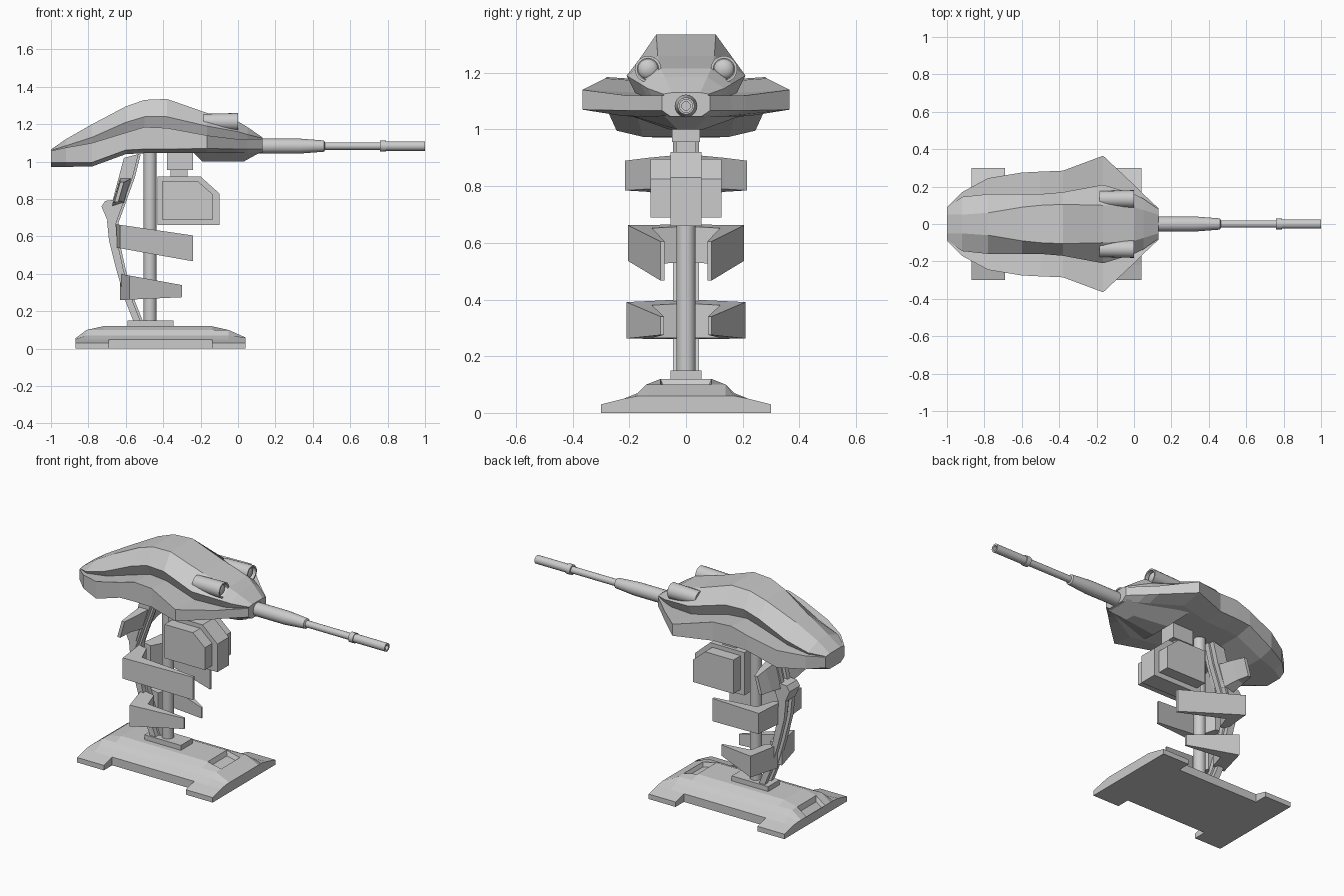
import bpy, bmesh, math

if "Cube" in bpy.data.objects:
    bpy.data.objects.remove(bpy.data.objects["Cube"])


def finish(bm, name, smooth=False):
    bmesh.ops.remove_doubles(bm, verts=bm.verts, dist=1e-5)
    bmesh.ops.recalc_face_normals(bm, faces=bm.faces)
    me = bpy.data.meshes.new(name)
    bm.to_mesh(me)
    bm.free()
    ob = bpy.data.objects.new(name, me)
    bpy.context.collection.objects.link(ob)
    if smooth:
        bpy.ops.object.select_all(action='DESELECT')
        ob.select_set(True)
        bpy.context.view_layer.objects.active = ob
        bpy.ops.object.shade_smooth_by_angle(angle=math.radians(35))
    return ob


def loft(name, rings, smooth=False):
    """Skin equal-length closed rings and cap both ends."""
    bm = bmesh.new()
    vs = [[bm.verts.new(p) for p in r] for r in rings]
    n = len(vs[0])
    for a, b in zip(vs, vs[1:]):
        for i in range(n):
            j = (i + 1) % n
            bm.faces.new((a[i], a[j], b[j], b[i]))
    bm.faces.new(vs[0])
    bm.faces.new(vs[-1])
    return finish(bm, name, smooth)


def prism(name, xz, y0, y1):
    return loft(name, [[(x, y, z) for x, z in xz] for y in (y0, y1)])


def box(name, x0, x1, y0, y1, z0, z1):
    return prism(name, [(x0, z0), (x1, z0), (x1, z1), (x0, z1)], y0, y1)


def tube(name, profile, center, axis='X', n=20):
    """Turned part: profile of (position, radius) along X or Z."""
    rings = []
    for t, r in profile:
        ring = []
        for i in range(n):
            a = 2 * math.pi * i / n
            u, v = r * math.cos(a), r * math.sin(a)
            ring.append((t, center[0] + u, center[1] + v) if axis == 'X'
                        else (center[0] + u, center[1] + v, t))
        rings.append(ring)
    return loft(name, rings, True)


# Base: stepped height grid with side notches and recessed end pockets
xs = [(-.87, .055), (-.81, .1), (-.72, .12), (-.69, .12), (-.24, .12),
      (-.14, .12), (-.05, .1), (.04, .06)]
ys = [(-.3, .03), (-.22, .05), (-.17, .07), (-.14, .1), (-.09, .12)]
ys += [(-y, h) for y, h in reversed(ys)]
bm = bmesh.new()
grid = [[bm.verts.new((x, y, min(hx, hy))) for y, hy in ys] for x, hx in xs]
pockets = []
for i in range(len(xs) - 1):
    for j in range(len(ys) - 1):
        if 3 <= i <= 4 and j in (0, len(ys) - 2):
            continue
        f = bm.faces.new((grid[i][j], grid[i + 1][j],
                          grid[i + 1][j + 1], grid[i][j + 1]))
        if j == 4 and i in (0, 5):
            pockets.append(f)
ext = bmesh.ops.extrude_face_region(bm, geom=bm.faces[:], use_keep_orig=True)
for v in ext['geom']:
    if isinstance(v, bmesh.types.BMVert):
        v.co.z = 0
bmesh.ops.recalc_face_normals(bm, faces=bm.faces)
for f in pockets:
    bmesh.ops.inset_region(bm, faces=[f], thickness=.015)
    for v in f.verts:
        v.co.z -= .025
finish(bm, "base")

# Post and its foot plate
box("post_plate", -.59, -.345, -.055, .055, .1, .15)
tube("post", [(.14, .034), (1.06, .034)], (-.47, 0), 'Z')

# Curved spine: two outer rails with a recessed core
back = [(-.61, 1.02), (-.655, .85), (-.7, .68), (-.69, .58), (-.65, .42), (-.6, .25), (-.56, .15)]
front = [(-.52, 1.04), (-.55, .92), (-.64, .67), (-.635, .58), (-.6, .42), (-.55, .25), (-.51, .15)]
prism("spine_core", [(x + .02, z) for x, z in back] + front[::-1], -.016, .016)
for s, side in ((1, "left"), (-1, "right")):
    prism("spine_rail_" + side, back + [(x - .012, z) for x, z in front[::-1]],
          s * .016, s * .045)


# Ribs: hollow wedges, wide at the spine and closing toward the tip
def rib(name, s, plan, low, high):
    xa, xb = min(p[0] for p in plan), max(p[0] for p in plan)
    rings = []
    for za, zb in (low, high):
        rings.append([(x, s * y, za + (zb - za) * (x - xa) / (xb - xa))
                      for x, y in plan])
    loft(name, rings)


mid = [(-.65, .02), (-.63, .205), (-.24, .09), (-.24, .075), (-.56, .12), (-.6, .02)]
low = [(-.63, .02), (-.58, .21), (-.3, .09), (-.3, .078), (-.52, .12), (-.55, .02)]
for s, side in ((1, "left"), (-1, "right")):
    rib("middle_rib_" + side, s, mid, (.54, .467), (.665, .605))
    rib("lower_rib_" + side, s, low, (.26, .275), (.4, .34))
    loft("upper_rib_" + side, [
        [(x, s * .03, z) for x, z in ((-.67, .76), (-.61, .78), (-.57, .91), (-.63, .91))],
        [(x, s * .135, z) for x, z in ((-.67, .78), (-.63, .79), (-.59, .9), (-.63, .9))],
        [(x, s * .215, z) for x, z in ((-.66, .785), (-.64, .785), (-.61, .89), (-.63, .89))]])
prism("spine_fin", [(-.71, .79), (-.73, .76), (-.70, .69), (-.65, .7), (-.62, .8)], -.05, .05)

# Head shell: half sections down its length, mirrored
# x, ridge y z, shell edge y z, rim y z, bottom z
sections = [
    (-1.0, .05, 1.065, .085, 1.06, .09, 1.058, .972),
    (-.92, .05, 1.12, .145, 1.085, .17, 1.075, .972),
    (-.78, .06, 1.20, .16, 1.13, .245, 1.10, .974),
    (-.6, .09, 1.295, .16, 1.21, .275, 1.155, 1.04),
    (-.5, .1, 1.33, .16, 1.24, .28, 1.185, 1.045),
    (-.38, .105, 1.335, .17, 1.24, .285, 1.18, 1.045),
    (-.165, .1, 1.26, .21, 1.19, .365, 1.14, 1.048),
    (0, .09, 1.215, .16, 1.16, .21, 1.12, 1.045),
    (.05, .075, 1.185, .135, 1.145, .16, 1.12, 1.045),
    (.13, .05, 1.13, .08, 1.125, .085, 1.12, 1.045)]
rings = []
for x, ry, rz, ey, ez, wy, wz, bz in sections:
    groove = min(1, (ez - wz) / .05) * .03
    half = [(ry, rz), (ey, ez), (ey - groove, wz - .01 * groove / .03),
            (wy, wz), (wy, bz + .022), (wy * .62, bz)]
    rings.append([(x, y, z) for y, z in half] +
                 [(x, -y, z) for y, z in reversed(half)])
loft("head_shell", rings)

# Chin under the front of the head
loft("chin", [
    [(-.24, -.2, 1.05), (.12, -.08, 1.05), (.12, .08, 1.05), (-.24, .2, 1.05)],
    [(-.19, -.06, 1.0), (.03, -.03, 1.0), (.03, .03, 1.0), (-.19, .06, 1.0)]])

# Paired sight tubes with domed lenses
for s, side in ((1, "left"), (-1, "right")):
    c = (s * .134, 1.213)
    tube("sight_tube_" + side, [(-.185, .042), (0, .047), (0, .038), (-.025, .038)], c)
    tube("sight_lens_" + side, [(-.03 + .024 * math.sin(a), .037 * math.cos(a))
                                for a in (0, .3, .6, .9, 1.2, 1.5)], c)

# Barrel with stepped sleeve and muzzle
tube("barrel", [(.1, .04), (.33, .04), (.46, .03), (.465, .02), (.76, .02), (.76, .03),
                (.79, .03), (.79, .025), (1, .025), (1, .015), (.94, .015)], (0, 1.083))

# Hanger and box pod below the head
box("hanger_block", -.38, -.24, -.05, .05, .955, 1.05)
box("hanger_neck", -.36, -.27, -.035, .035, .9, .96)
prism("pod_body", [(-.43, .66), (-.1, .66), (-.1, .83), (-.2, .92), (-.43, .92)], -.055, .055)
for s, side in ((1, "left"), (-1, "right")):
    prism("pod_side_" + side, [(-.405, .69), (-.135, .69), (-.135, .825), (-.215, .895),
                               (-.405, .895)], s * .055, s * .125)
